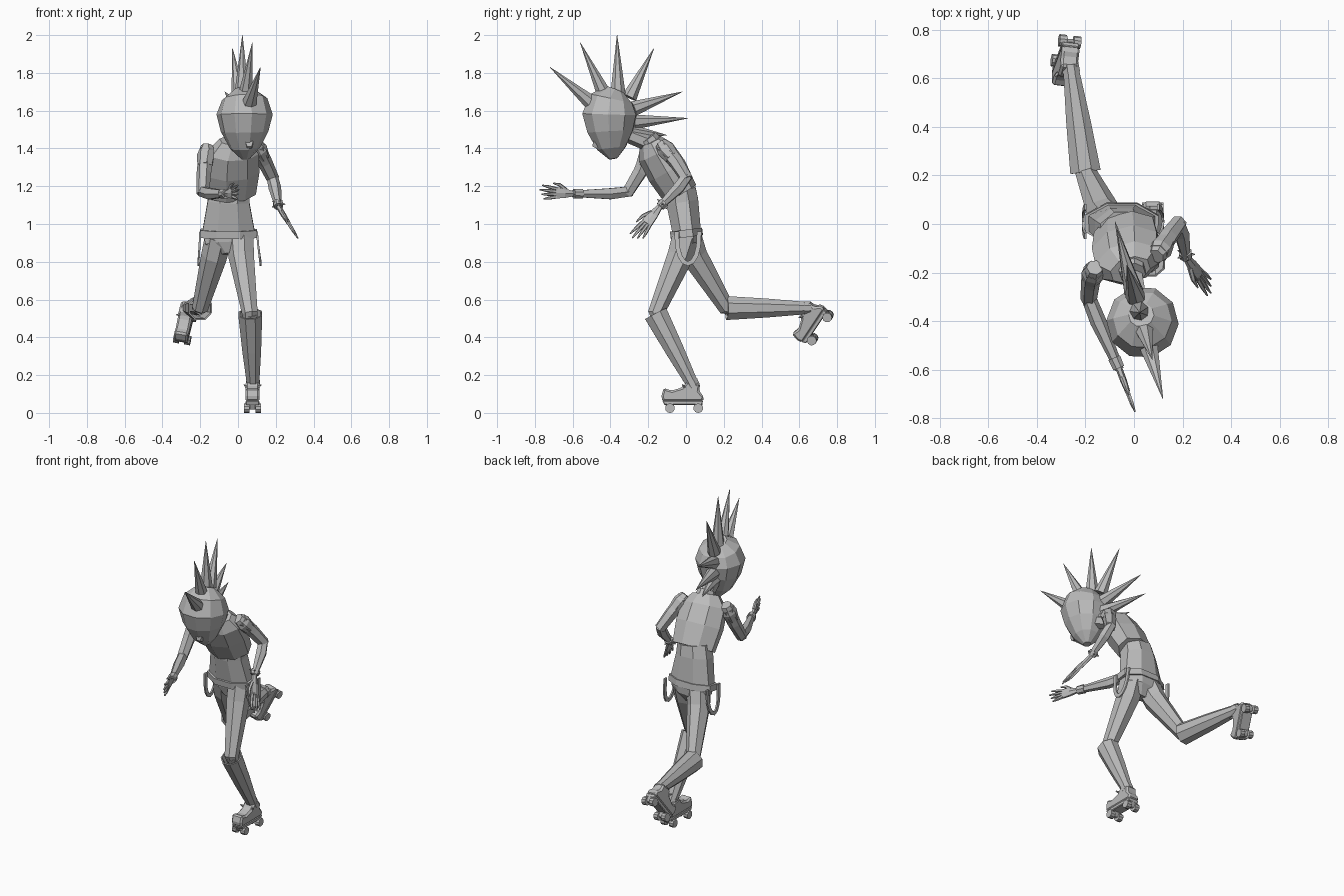
import bpy, bmesh, math
from mathutils import Vector, Matrix

if "Cube" in bpy.data.objects:
    bpy.data.objects.remove(bpy.data.objects["Cube"])

grey = bpy.data.materials.new("plain_grey")
grey.use_nodes = True
grey.diffuse_color = (0.5, 0.5, 0.5, 1)
grey.node_tree.nodes["Principled BSDF"].inputs["Base Color"].default_value = (0.5, 0.5, 0.5, 1)


def finish(name, bm):
    bmesh.ops.recalc_face_normals(bm, faces=bm.faces)
    mesh = bpy.data.meshes.new(name)
    bm.to_mesh(mesh)
    bm.free()
    mesh.materials.append(grey)
    obj = bpy.data.objects.new(name, mesh)
    bpy.context.collection.objects.link(obj)
    return obj


def tube(name, points, radii, sides=8, side=(1, 0, 0), caps=True):
    """Loft of rings along a path; a radius is one number or (side, depth)."""
    bm = bmesh.new()
    pts = [Vector(p) for p in points]
    rings = []
    for i, p in enumerate(pts):
        t = (pts[min(i + 1, len(pts) - 1)] - pts[max(i - 1, 0)]).normalized()
        u = Vector(side)
        u = (u - t * u.dot(t)).normalized()
        v = t.cross(u)
        ru, rv = radii[i] if isinstance(radii[i], tuple) else (radii[i], radii[i])
        k = 1 / math.cos(math.pi / sides)
        angles = [(j + 0.5) * math.tau / sides for j in range(sides)]
        rings.append([bm.verts.new(p + k * (u * ru * math.cos(a) + v * rv * math.sin(a)))
                      for a in angles])
    for a, b in zip(rings, rings[1:]):
        for j in range(sides):
            bm.faces.new((a[j], a[j - 1], b[j - 1], b[j]))
    if caps:
        bm.faces.new(rings[0])
        bm.faces.new(rings[-1])
    return finish(name, bm)


# Torso: hips, flared skirt, belt, jacket, neck
turn = (0.95, 0.3, 0)
tube("hips", [(-0.05, 0.01, 0.96), (-0.05, 0.01, 0.9), (-0.045, 0, 0.84)],
     [(0.13, 0.075), (0.125, 0.07), (0.05, 0.04)])
tube("skirt", [(-0.04, -0.03, 1.19), (-0.05, -0.02, 1.12), (-0.05, 0.005, 0.95)],
     [(0.1, 0.08), (0.11, 0.085), (0.14, 0.075)])
tube("belt", [(-0.05, 0.0, 0.97), (-0.05, 0.005, 0.93)], [(0.15, 0.085), (0.15, 0.085)],
     side=(1, 0, -0.1))
tube("jacket", [(-0.035, -0.03, 1.16), (-0.03, -0.1, 1.28), (-0.025, -0.16, 1.38), (-0.015, -0.19, 1.44)],
     [(0.125, 0.085), (0.138, 0.098), (0.13, 0.09), (0.08, 0.055)], side=turn)
tube("collar", [(-0.01, -0.18, 1.42), (-0.005, -0.205, 1.455)], [0.055, 0.05], side=turn)
tube("neck", [(-0.01, -0.18, 1.42), (0.02, -0.33, 1.48)], [0.038, 0.034], 6)

# Belt loops hanging on both hips
for label, x, out in (("left", 0.1, 0.02), ("right", -0.2, -0.01)):
    path = []
    for i in range(9):
        a = math.pi * i / 8
        path.append((x + out * math.sin(a), 0.01 - 0.06 * math.cos(a), 0.96 - 0.17 * math.sin(a) ** 0.8))
    tube(label + "_belt_loop", path, [(0.005, 0.012)] * 9, 4)

# Head: pointed chin, wide crown, small nose
face = Vector((0.26, -0.965, 0))
tube("head", [(0.04, -0.385, 1.345), (0.037, -0.395, 1.4), (0.035, -0.4, 1.49),
              (0.035, -0.405, 1.58), (0.035, -0.395, 1.66), (0.03, -0.375, 1.71)],
     [0.022, 0.075, 0.12, 0.142, 0.115, 0.05], 10, side=(0.965, 0.26, 0))
tube("nose", [(0.058, -0.44, 1.47), (0.06, -0.475, 1.425), (0.06, -0.485, 1.405)],
     [0.006, 0.02, 0.012], 4)

# Fan of hair spikes: (base y, base z, tip y, tip z)
spikes = [(-0.50, 1.64, -0.72, 1.83), (-0.43, 1.68, -0.56, 1.96), (-0.36, 1.69, -0.365, 2.0),
          (-0.30, 1.67, -0.17, 1.93), (-0.28, 1.61, -0.02, 1.70), (-0.28, 1.54, 0.01, 1.56),
          (-0.30, 1.49, -0.10, 1.47)]
for i, (by, bz, ty, tz) in enumerate(spikes):
    crest = lambda y: 0.022 - 0.27 * (y + 0.36)
    tube(f"hair_spike_{i + 1}", [(crest(by), by, bz), (crest(ty), ty, tz)], [0.037, 0.001], 7)


# Arms with cuffs and spread fingers
def arm(label, shoulder, elbow, wrist, tip, spread):
    s, e, w, t = map(Vector, (shoulder, elbow, wrist, tip))
    tube(label + "_shoulder", [s.lerp(e, -0.1), s.lerp(e, 0.12), s.lerp(e, 0.35)], [0.03, 0.044, 0.036], 7)
    tube(label + "_upper_arm", [s, s.lerp(e, 0.5), e.lerp(w, 0.06)], [0.038, 0.034, 0.029], 6, spread)
    tube(label + "_forearm", [e.lerp(s, 0.06), e.lerp(w, 0.35), w], [0.026, 0.029, 0.016], 6, spread)
    tube(label + "_cuff", [w.lerp(e, 0.16), w.lerp(e, 0.02)], [0.026, 0.024], 8)
    d = t - w
    u = Vector(spread)
    u = (u - d * u.dot(d) / d.length_squared).normalized()
    palm = w + d * 0.52
    tube(label + "_palm", [w, w + d * 0.25, palm], [(0.014, 0.012), (0.025, 0.012), (0.03, 0.009)], 6, spread)
    for i in range(4):
        k = (i - 1.5) / 1.5
        root = palm + u * 0.021 * k - d * 0.04
        end = w + d * (1 - 0.1 * abs(k - 0.3)) + u * 0.036 * k
        tube(f"{label}_finger_{i + 1}", [root, root.lerp(end, 0.6), end], [0.008, 0.007, 0.003], 5)
    root = w + d * 0.2 + u * 0.018
    tube(label + "_thumb", [root, root + u * 0.025 + d * 0.2, root + u * 0.032 + d * 0.4],
         [0.009, 0.008, 0.003], 5)


arm("right", (-0.165, -0.19, 1.39), (-0.195, -0.295, 1.16), (-0.06, -0.6, 1.16), (0.005, -0.775, 1.17), (0, 0, 1))
arm("left", (0.1, -0.12, 1.41), (0.185, 0.015, 1.245), (0.215, -0.14, 1.09), (0.32, -0.275, 0.92), (0, -1, 0))

# Left wristband studs
for i in range(5):
    a = math.tau * i / 5
    c = Vector((0.212, -0.125, 1.105))
    out = Vector((math.cos(a), 0.7 * math.sin(a), -0.7 * math.sin(a)))
    tube(f"left_cuff_stud_{i + 1}", [c + out * 0.018, c + out * 0.04], [0.007, 0.001], 4, (0.1, 1, 0.3))


# Legs with flared open warmers
def leg(label, thigh, knee, ankle):
    k, a = Vector(knee), Vector(ankle)
    tube(label + "_thigh", thigh + [k, k.lerp(a, 0.12)], [0.068, 0.064, 0.039, 0.034], 7)
    tube(label + "_shin", [k, a], [0.034, 0.028], 6)
    warmer = tube(label + "_leg_warmer", [k, k.lerp(a, 0.5), a], [0.063, 0.05, 0.032], 8, caps=False)
    rim = warmer.modifiers.new("thickness", "SOLIDIFY")
    rim.thickness = 0.008
    tube(label + "_ankle_roll", [a.lerp(k, 0.04), a.lerp(k, -0.04)], [0.036, 0.034], 8)


leg("left", [(0.015, 0.0, 0.93), (0.02, -0.03, 0.83)], (0.065, -0.16, 0.525), (0.08, 0.035, 0.15))
leg("right", [(-0.1, 0.01, 0.93), (-0.125, 0.045, 0.83)], (-0.2, 0.215, 0.555), (-0.26, 0.64, 0.555))


# Roller skates: boot from a side profile, sole plate, axles and wheels
def slab(name, profile, half, place, bevel):
    bm = bmesh.new()
    rows = [[bm.verts.new((x, y, z)) for y, z in profile] for x in (-half, half)]
    bm.faces.new(rows[0])
    bm.faces.new(rows[1])
    for i in range(len(profile)):
        bm.faces.new((rows[0][i - 1], rows[0][i], rows[1][i], rows[1][i - 1]))
    obj = finish(name, bm)
    obj.matrix_world = place
    mod = obj.modifiers.new("soft_edge", "BEVEL")
    mod.width, mod.segments = bevel, 1
    return obj


def skate(label, place):
    boot = [(-0.125, 0.06), (-0.13, 0.09), (-0.118, 0.132), (-0.075, 0.118), (-0.02, 0.135),
            (0.005, 0.165), (0.075, 0.155), (0.07, 0.115), (0.095, 0.085), (0.09, 0.06)]
    slab(label + "_boot", boot, 0.037, place, 0.01)
    sole = [(-0.125, 0.065), (0.09, 0.065), (0.085, 0.042), (-0.115, 0.042)]
    slab(label + "_sole", sole, 0.036, place, 0.004)
    for end, y in (("front", -0.085), ("back", 0.065)):
        truck = [(y - 0.025, 0.045), (y + 0.025, 0.045), (y + 0.01, 0.018), (y - 0.01, 0.018)]
        slab(f"{label}_{end}_truck", truck, 0.016, place, 0.002)
        for hand, x in (("left", 0.03), ("right", -0.03)):
            wheel = tube(f"{label}_{end}_{hand}_wheel", [(x - 0.015, y, 0.025), (x + 0.015, y, 0.025)],
                         [0.0245, 0.0245], 10, (0, 1, 0))
            wheel.matrix_world = place
    for x in (-0.04, 0.04):
        lace = tube(label + "_lace_end", [(x * 0.6, 0.0, 0.13), (x * 1.15, -0.02, 0.15)], [0.008, 0.002], 4, (0, 1, 0))
        lace.matrix_world = place


skate("left_skate", Matrix.Translation((0.077, 0, 0)))
back = Vector((0.03, 0.08, 0.12)).normalized()
up = Vector((0, -0.83, 0.55))
up = (up - back * up.dot(back)).normalized()
turned = Matrix((back.cross(up), back, up)).transposed()
origin = Vector((-0.265, 0.752, 0.512)) - turned @ Vector((0, 0.065, 0.025))
skate("right_skate", Matrix.Translation(origin) @ turned.to_4x4())
